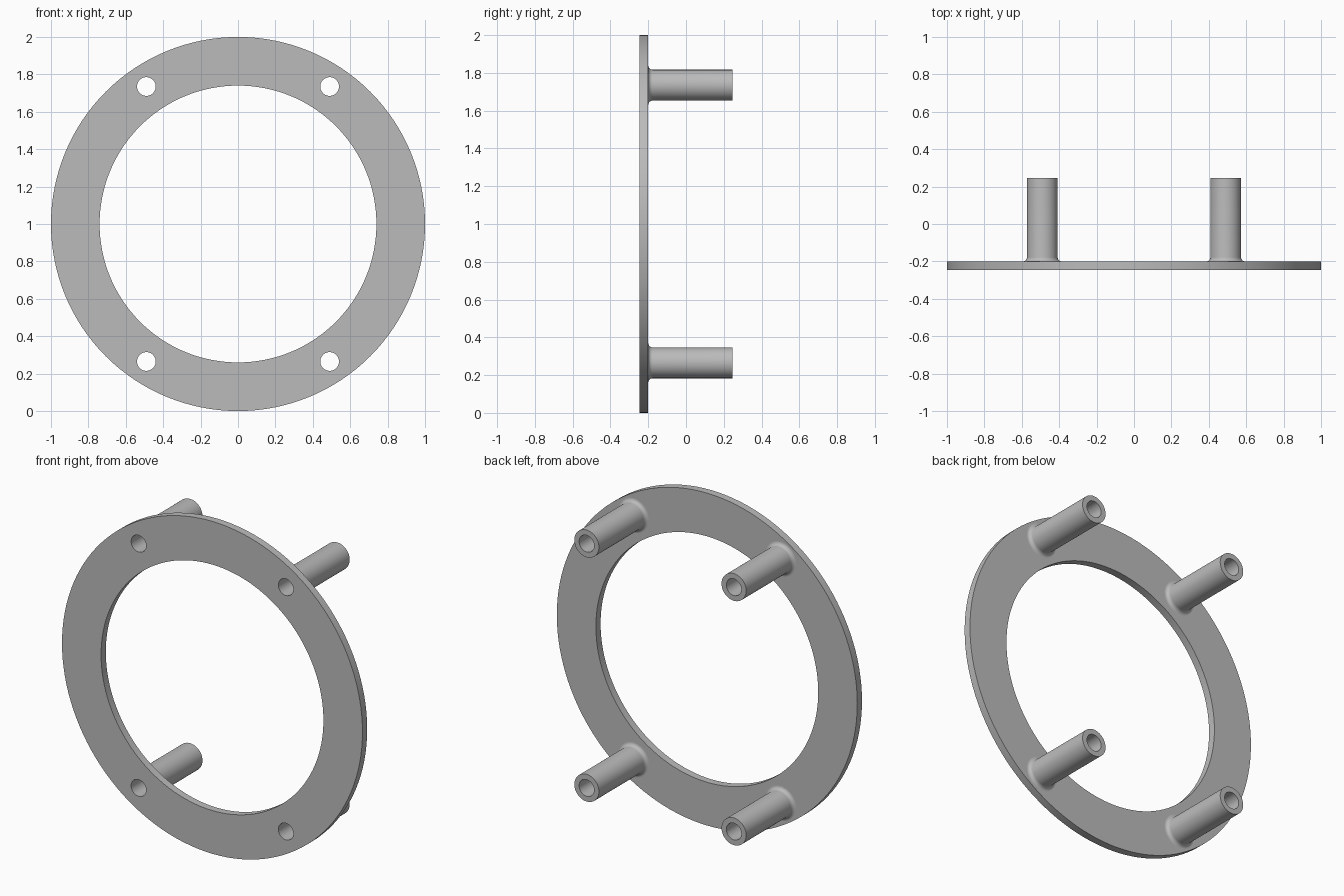
import bpy
import bmesh
import math
from mathutils import Matrix, Vector

cube = bpy.data.objects.get("Cube")
if cube:
    bpy.data.objects.remove(cube, do_unlink=True)

FRONT, BACK, TIP = -0.245, -0.2, 0.245      # depths along y
RING_OUT, RING_IN = 1.0, 0.74
HOLE, SLEEVE, FILLET = 0.05, 0.082, 0.022
CENTRES = [(sx * 0.49, 1 + sz * 0.735) for sx in (-1, 1) for sz in (-1, 1)]

grey = bpy.data.materials.new("light grey")
grey.use_nodes = True
grey.diffuse_color = (0.5, 0.5, 0.5, 1)
grey.node_tree.nodes["Principled BSDF"].inputs["Base Color"].default_value = (0.5, 0.5, 0.5, 1)


def lathe(name, profile, sides, centre, closed=True):
    """Spin a (radius, y) profile about a y-parallel axis through centre (x, z)."""
    bm = bmesh.new()
    verts = [bm.verts.new((r, y, 0)) for r, y in profile]
    pairs = list(zip(verts, verts[1:]))
    if closed:
        pairs.append((verts[-1], verts[0]))
    edges = [bm.edges.new(p) for p in pairs]
    bmesh.ops.spin(bm, geom=verts + edges, cent=(0, 0, 0), axis=(0, 1, 0),
                   angle=math.tau, steps=sides, use_duplicate=False)
    bmesh.ops.remove_doubles(bm, verts=bm.verts, dist=1e-5)
    bmesh.ops.recalc_face_normals(bm, faces=bm.faces)
    bmesh.ops.translate(bm, verts=bm.verts, vec=Vector((centre[0], 0, centre[1])))
    return finish(name, bm)


def finish(name, bm):
    mesh = bpy.data.meshes.new(name)
    bm.to_mesh(mesh)
    bm.free()
    mesh.materials.append(grey)
    obj = bpy.data.objects.new(name, mesh)
    bpy.context.collection.objects.link(obj)
    return obj


def smooth(obj):
    bpy.ops.object.select_all(action='DESELECT')
    obj.select_set(True)
    bpy.context.view_layer.objects.active = obj
    bpy.ops.object.shade_smooth_by_angle(angle=math.radians(30))


# Flat ring plate
ring = lathe("ring_plate", [(RING_IN, FRONT), (RING_OUT, FRONT),
                            (RING_OUT, BACK), (RING_IN, BACK)], 128, (0, 1))

# Screw holes drilled through the plate
bm = bmesh.new()
for x, z in CENTRES:
    place = Matrix.Translation((x, FRONT, z)) @ Matrix.Rotation(math.pi / 2, 4, 'X')
    bmesh.ops.create_cone(bm, cap_ends=True, segments=48, radius1=HOLE,
                          radius2=HOLE, depth=0.3, matrix=place)
cutter = finish("hole_cutter", bm)
cutter.hide_render = True
drill = ring.modifiers.new("screw_holes", 'BOOLEAN')
drill.operation = 'DIFFERENCE'
drill.solver = 'EXACT'
drill.object = cutter
bpy.context.view_layer.objects.active = ring
bpy.ops.object.modifier_apply(modifier=drill.name)
bpy.data.objects.remove(cutter, do_unlink=True)
smooth(ring)

# Hollow standoffs with a filleted foot, open where they meet the plate
fillet = []
for i in range(9):
    a = math.pi / 2 * i / 8
    fillet.append((SLEEVE + FILLET * (1 - math.sin(a)), BACK + FILLET * (1 - math.cos(a))))
profile = fillet + [(SLEEVE, TIP), (HOLE, TIP), (HOLE, BACK)]
for x, z in CENTRES:
    side = "left" if x > 0 else "right"
    level = "upper" if z > 1 else "lower"
    smooth(lathe(f"{level}_{side}_standoff", profile, 48, (x, z), closed=False))
